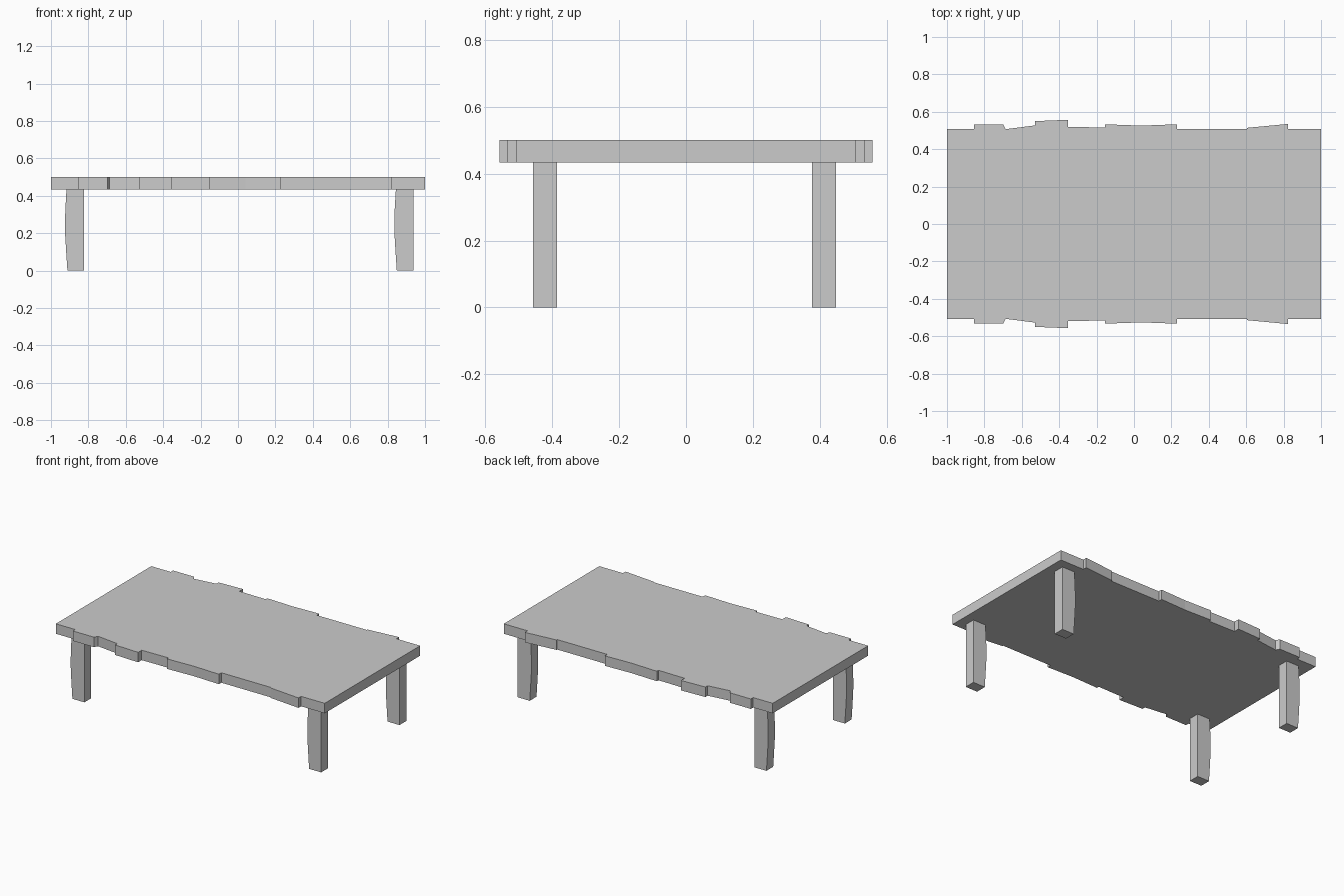
import bpy, bmesh
from mathutils import Vector

if "Cube" in bpy.data.objects:
    bpy.data.objects.remove(bpy.data.objects["Cube"])


def extrude_profile(name, points, offset):
    """Make a closed prism from a planar outline pushed along offset."""
    bm = bmesh.new()
    face = bm.faces.new([bm.verts.new(p) for p in points])
    new = bmesh.ops.extrude_face_region(bm, geom=[face])["geom"]
    verts = [g for g in new if isinstance(g, bmesh.types.BMVert)]
    bmesh.ops.translate(bm, verts=verts, vec=Vector(offset))
    bmesh.ops.recalc_face_normals(bm, faces=bm.faces)
    mesh = bpy.data.meshes.new(name)
    bm.to_mesh(mesh)
    bm.free()
    obj = bpy.data.objects.new(name, mesh)
    bpy.context.collection.objects.link(obj)
    return obj


# Table top: ragged long edge, mirrored front to back
UNDERSIDE, TOP = 0.433, 0.5
edge = [(-1, 0.507), (-0.855, 0.507), (-0.855, 0.532), (-0.699, 0.532),
        (-0.686, 0.507), (-0.529, 0.527), (-0.529, 0.55), (-0.353, 0.557),
        (-0.353, 0.519), (-0.156, 0.516), (-0.156, 0.533), (0.04, 0.526),
        (0.231, 0.533), (0.231, 0.507), (0.603, 0.507), (0.603, 0.514),
        (0.824, 0.535), (0.824, 0.507), (1, 0.507)]
outline = [(x, -y, UNDERSIDE) for x, y in edge]
outline += [(x, y, UNDERSIDE) for x, y in reversed(edge)]
extrude_profile("table_top", outline, (0, 0, TOP - UNDERSIDE))

# Legs: straight outer faces, gently bowed on the -x side
LEG_DEPTH = 0.072
bow = [(-0.912, 0), (-0.918, 0.09), (-0.924, 0.19), (-0.925, 0.25),
       (-0.923, 0.33), (-0.917, UNDERSIDE)]
leg_profile = bow + [(-0.823, UNDERSIDE), (-0.823, 0)]
for side, dx in (("left", 0), ("right", 1.761)):
    for end, y in (("front", -0.457), ("back", 0.376)):
        pts = [(x + dx, y, z) for x, z in leg_profile]
        extrude_profile(f"{end}_{side}_leg", pts, (0, LEG_DEPTH, 0))
